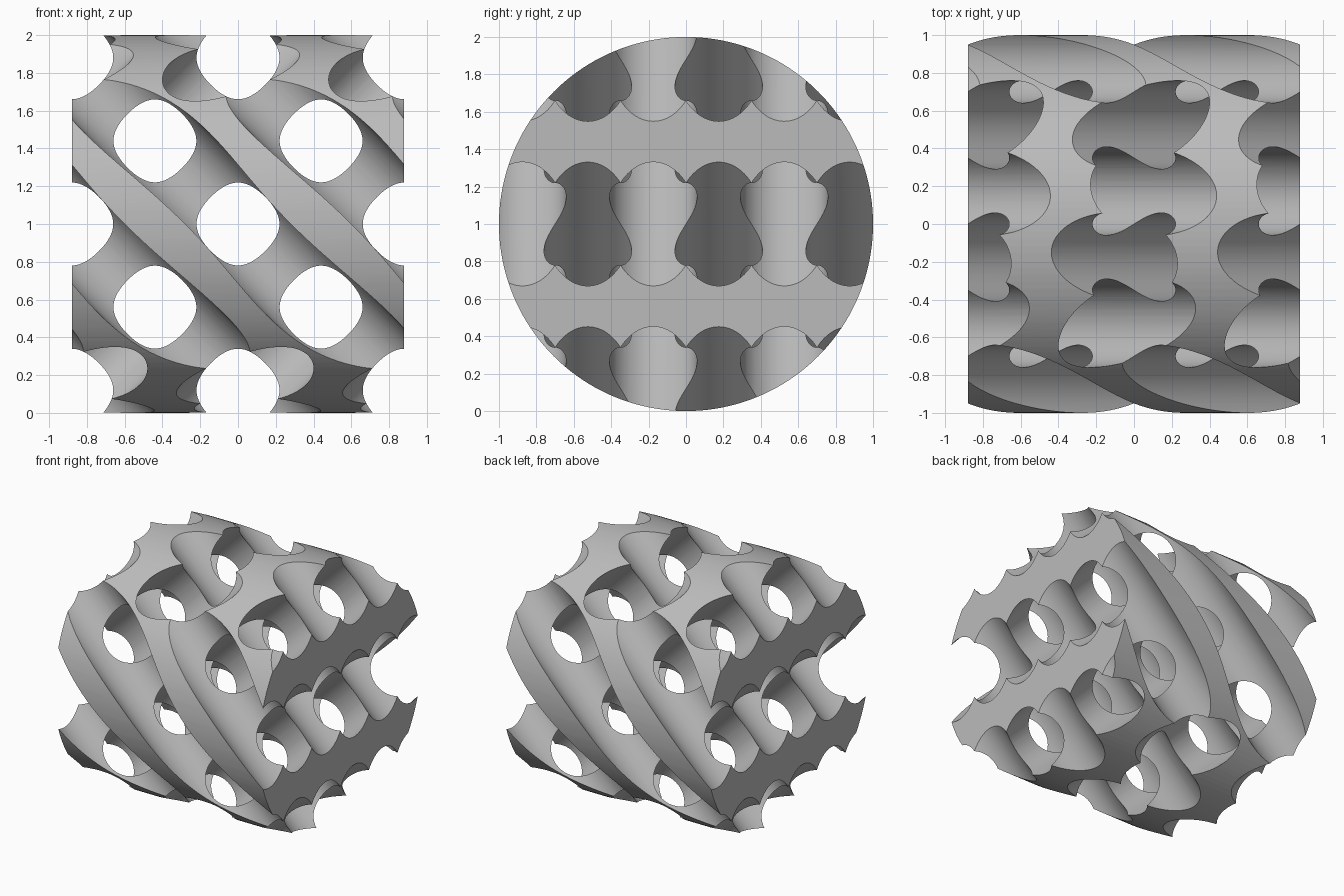
import bpy
import math
from mathutils import Matrix, Vector

RADIUS, LENGTH = 1.0, 1.76      # outer drum, lying along x
BORE = 0.234                    # channel radius
LAYER = 0.35                    # spacing of channel layers along y
PITCH = 0.88                    # spacing of channels along z

cube = bpy.data.objects.get("Cube")
if cube:
    bpy.data.objects.remove(cube, do_unlink=True)

grey = bpy.data.materials.new("grey")
grey.use_nodes = True
colour = (0.5, 0.5, 0.5, 1)
grey.diffuse_color = colour
grey.node_tree.nodes["Principled BSDF"].inputs["Base Color"].default_value = colour


def cylinder(name, radius, length, centre, direction, sides):
    turn = Vector(direction).to_track_quat('Z', 'Y').to_euler()
    bpy.ops.mesh.primitive_cylinder_add(vertices=sides, radius=radius, depth=length,
                                        location=centre, rotation=turn)
    obj = bpy.context.object
    obj.name = name
    obj.data.materials.append(grey)
    return obj


def channel_set(name, first_layer, slope):
    """Parallel diagonal channels in every second layer, joined as one cutter."""
    rods = []
    for layer in range(3):
        y = (first_layer + 2 * layer - 2.5) * LAYER
        for k in range(-2, 3):
            rods.append(cylinder(name, BORE, 5, (0, y, 1 + k * PITCH), (1, 0, slope), 80))
    bpy.ops.object.select_all(action='DESELECT')
    for rod in rods:
        rod.select_set(True)
    bpy.context.view_layer.objects.active = rods[0]
    bpy.ops.object.join()
    rods[0].name = name
    return rods[0]


# Solid drum
drum = cylinder("drilled_drum", RADIUS, LENGTH, (0, 0, 1), (1, 0, 0), 160)

# Crossing channels: falling layers alternate with rising layers
for name, first, slope in (("falling_channels", 0, -1), ("rising_channels", 1, 1)):
    cutter = channel_set(name, first, slope)
    bpy.ops.object.select_all(action='DESELECT')
    drum.select_set(True)
    bpy.context.view_layer.objects.active = drum
    cut = drum.modifiers.new(name, 'BOOLEAN')
    cut.operation = 'DIFFERENCE'
    cut.solver = 'EXACT'
    cut.object = cutter
    bpy.ops.object.modifier_apply(modifier=cut.name)
    bpy.data.objects.remove(cutter, do_unlink=True)

# One shared material, smooth bores with sharp rims
drum.data.materials.clear()
drum.data.materials.append(grey)
bpy.ops.object.shade_smooth_by_angle(angle=math.radians(25))
